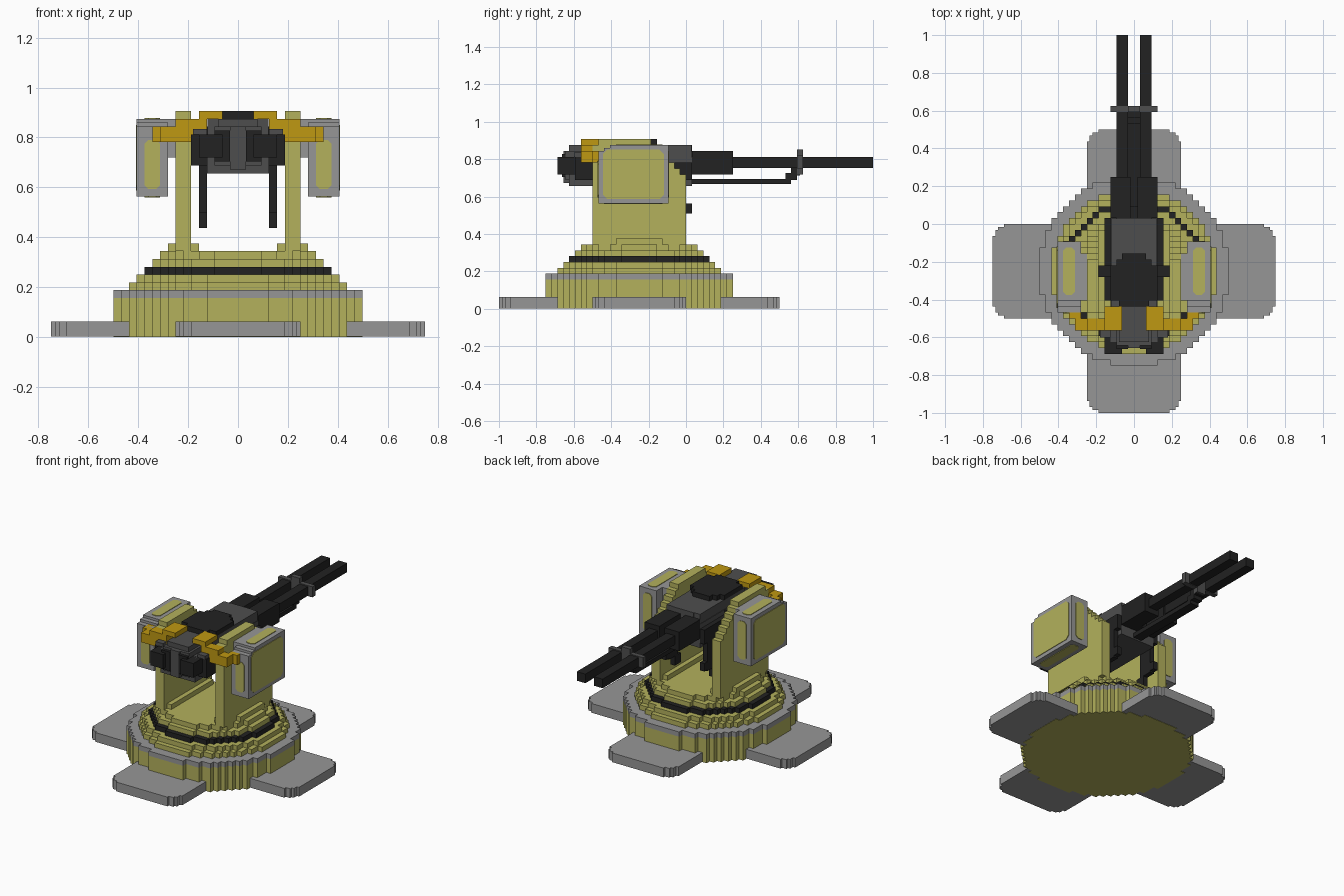
import bpy, bmesh, math

cube = bpy.data.objects.get("Cube")
if cube:
    bpy.data.objects.remove(cube, do_unlink=True)

U = 1 / 32  # one block


def material(name, rgb):
    m = bpy.data.materials.new(name)
    m.use_nodes = True
    m.diffuse_color = (*rgb, 1)
    bsdf = m.node_tree.nodes["Principled BSDF"]
    bsdf.inputs["Base Color"].default_value = (*rgb, 1)
    bsdf.inputs["Roughness"].default_value = 0.8
    return m


OLIVE = material("olive", (0.451, 0.440, 0.107))
GREY = material("light grey", (0.305, 0.305, 0.305))
DARK = material("dark grey", (0.076, 0.076, 0.076))
BLACK = material("black", (0.016, 0.016, 0.016))
ORANGE = material("orange", (0.521, 0.314, 0.006))


def prism(name, pts, axis, lo, hi, mat, sx=1):
    """Extrude a 2D outline along an axis; all sizes in blocks."""
    place = {"x": lambda a, b, c: (c, a, b),
             "y": lambda a, b, c: (a, c, b),
             "z": lambda a, b, c: (a, b, c)}[axis]
    bm = bmesh.new()
    rings = []
    for c in (lo, hi):
        ring = []
        for a, b in pts:
            x, y, z = place(a, b, c)
            ring.append(bm.verts.new((x * U * sx, y * U, z * U)))
        rings.append(ring)
    bm.faces.new(rings[0])
    bm.faces.new(rings[1])
    n = len(pts)
    for i in range(n):
        j = (i + 1) % n
        bm.faces.new((rings[0][i], rings[0][j], rings[1][j], rings[1][i]))
    bmesh.ops.recalc_face_normals(bm, faces=bm.faces)
    me = bpy.data.meshes.new(name)
    bm.to_mesh(me)
    bm.free()
    me.materials.append(mat)
    ob = bpy.data.objects.new(name, me)
    bpy.context.collection.objects.link(ob)
    return ob


def box(name, x, y, z, mat, sx=1):
    pts = [(x[0], y[0]), (x[1], y[0]), (x[1], y[1]), (x[0], y[1])]
    return prism(name, pts, "z", z[0], z[1], mat, sx)


def pair(name, x, y, z, mat):
    for side, sx in (("left", 1), ("right", -1)):
        box(f"{side}_{name}", x, y, z, mat, sx)


def stepped(rows):
    """Outline symmetric about x = 0 from (half width, y0, y1) rows."""
    right = [(w, y) for w, y0, y1 in rows for y in (y0, y1)]
    pts = right + [(-x, y) for x, y in reversed(right)]
    return [p for i, p in enumerate(pts) if p != pts[i - 1]]


def disc_rows(r, cy):
    rows = []
    for j in range(-r, r):
        w = round(math.sqrt(r * r - (j + 0.5) ** 2))
        if rows and rows[-1][0] == w:
            rows[-1] = (w, rows[-1][1], cy + j + 1)
        else:
            rows.append((w, cy + j, cy + j + 1))
    return rows


def clipped(a, b, c=0.7):
    """Rectangle outline with clipped corners."""
    (a0, a1), (b0, b1) = a, b
    return [(a0 + c, b0), (a1 - c, b0), (a1, b0 + c), (a1, b1 - c),
            (a1 - c, b1), (a0 + c, b1), (a0, b1 - c), (a0, b0 + c)]


# Stepped round base
levels = [("base_drum", 16, 0, 5, OLIVE), ("base_rim", 16, 5, 6, GREY),
          ("step_1", 14, 6, 7, OLIVE), ("step_2", 13, 7, 8, OLIVE),
          ("turning_ring", 12, 8, 9, BLACK), ("step_3", 11, 9, 10, OLIVE),
          ("turret_floor", 10, 10, 11, OLIVE)]
for name, r, z0, z1, mat in levels:
    prism(name, stepped(disc_rows(r, -8)), "z", z0, z1, mat)

# Four feet with stepped outer corners
foot = stepped([(8, 12, 22), (7.5, 22, 23), (7, 23, 23.5), (6, 23.5, 24)])
for i, name in enumerate(("back", "left", "front", "right")):
    a = -i * math.pi / 2
    ca, sa = round(math.cos(a)), round(math.sin(a))
    pts = [(x * ca - y * sa, x * sa + y * ca - 8) for x, y in foot]
    prism(f"{name}_foot", pts, "z", 0.06, 2, GREY)

# Side walls with a stair-stepped rear edge
wall = [(0, 11), (0, 23)]
for k in range(6):
    wall += [(-k - 1, 23 + k), (-k - 1, 24 + k)]
wall += [(-15, 29), (-15, 28), (-16, 28), (-16, 11)]
pod = [(-15, 18), (-3, 18), (-3, 28), (-13, 28), (-13, 27.5),
       (-14, 27.5), (-14, 27), (-15, 27)]
T = 0.12  # panel thickness
for side, sx in (("left", 1), ("right", -1)):
    prism(f"{side}_wall", wall, "x", 6, 8, OLIVE, sx)
    # Side pod with inset-coloured panels
    prism(f"{side}_pod", pod, "x", 9, 13, GREY, sx)
    prism(f"{side}_pod_outer_panel", clipped((-14.2, -3.8), (18.8, 27.2)),
          "x", 13, 13 + T, OLIVE, sx)
    for name, axis, b, lo in (("front", "y", (19, 25.3), -15 - T),
                              ("back", "y", (19, 27), -3),
                              ("top", "z", (-12, -4), 28),
                              ("bottom", "z", (-14, -4), 18 - T)):
        prism(f"{side}_pod_{name}_panel", clipped((10, 12), b, 0.5),
              axis, lo, lo + T, OLIVE, sx)
pair("pod_mount", (8, 9), (-13, -5), (23, 28), GREY)
pair("wall_outer_ledge", (8, 9), (-12, -4), (11, 12), OLIVE)
pair("wall_inner_ledge", (5, 6), (-15, -1), (11, 12), OLIVE)

# Orange brackets reaching across the front
pair("bracket_end", (9, 11), (-16, -14), (25, 27), ORANGE)
pair("bracket_arm", (5, 10), (-18, -16), (25, 27), ORANGE)
pair("bracket_riser", (4, 8), (-18, -16), (26, 28), ORANGE)
pair("bracket_tip", (2, 5), (-18, -14), (28, 29), ORANGE)

# Gun body and stepped nose
body = stepped([(4, 21, 26), (3, 26, 27), (2.5, 27, 28)])
prism("gun_body", body, "y", -20, 1, DARK)
box("gun_body_top", (-3.9, 3.9), (-14, 0.9), (26, 28), DARK)
box("nose_plate", (-3, 3), (-20.6, -20), (22, 27), DARK)
box("nose_ridge", (-1, 1), (-21, -20), (21.5, 27), DARK)
pair("nose_block", (2, 5), (-22, -19), (23, 26), BLACK)
pair("nose_inner_block", (1, 3), (-21.2, -20), (22.5, 26.5), BLACK)
pair("nose_side_block", (4, 6), (-19, -16), (22, 26), BLACK)
pair("nose_side_cap", (4, 5.8), (-19.2, -17), (26, 26.7), DARK)

# Top hatch
prism("top_hatch", stepped([(2.5, -14, -13), (4, -13, -7), (3, -7, -6), (2, -6, -5)]),
      "z", 28, 29, BLACK)

# Side rails, pivots and hanging struts
pair("side_rail", (4, 5), (-13, 1), (22, 25), BLACK)
pair("pivot", (4, 6), (-9, -7), (23, 26), BLACK)
pair("hanging_strut", (4, 5), (-3, 0), (16, 22), BLACK)
pair("strut_foot", (4, 5), (-4, -2), (14, 16), BLACK)
pair("strut_heel", (4, 5), (0, 1), (16.3, 18), BLACK)

# Twin barrels with sleeves
pair("barrel_sleeve", (0.6, 4), (1, 8), (23, 27), BLACK)
pair("barrel", (1, 3), (8, 32), (24.1, 26), BLACK)
box("sleeve_bridge", (-0.6, 0.6), (1, 3), (23, 26), BLACK)

# Clamp around the barrels and the rod below them
box("barrel_clamp", (-4, 4), (19, 20), (24, 26.2), DARK)
box("clamp_post", (-1, 1), (19, 20), (23, 27.2), DARK)
box("lower_rod", (-1, 1), (1, 18), (21.3, 22.2), BLACK)
box("rod_step", (-1, 1), (17, 19), (22, 23.2), BLACK)
box("rod_end", (-1, 1), (18, 19.5), (22.8, 24.3), BLACK)
